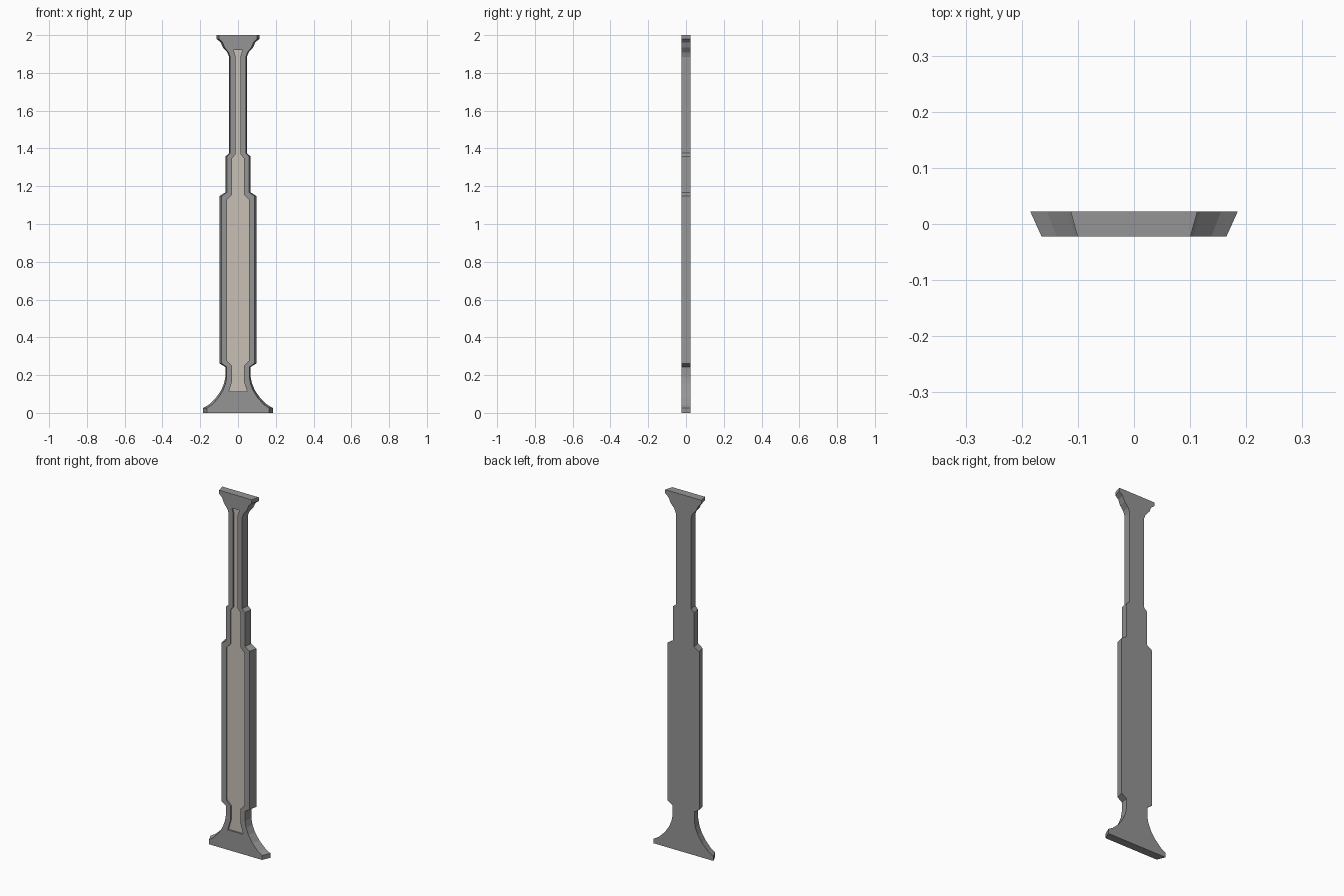
import bpy
import bmesh

cube = bpy.data.objects.get("Cube")
if cube:
    bpy.data.objects.remove(cube, do_unlink=True)

DEPTH = 0.0225     # half thickness
TAPER = 0.89       # front width relative to back width
RECESS = 0.008


def material(name, colour):
    mat = bpy.data.materials.new(name)
    mat.use_nodes = True
    mat.diffuse_color = colour
    mat.node_tree.nodes["Principled BSDF"].inputs["Base Color"].default_value = colour
    return mat


def ring(bm, half, y, scale=1.0):
    """Closed, mirrored loop from a half profile of (x, z) points, bottom to top."""
    points = half + [(-x, z) for x, z in reversed(half)]
    return [bm.verts.new((x * scale, y, z)) for x, z in points]


def bridge(bm, a, b):
    for i in range(len(a)):
        j = (i + 1) % len(a)
        bm.faces.new((a[i], a[j], b[j], b[i]))


def loop_edges(bm, loop):
    return [bm.edges.get((v, loop[(i + 1) % len(loop)])) for i, v in enumerate(loop)]


# Half outline: flared foot, stepped shaft, flared head
outline = [
    (0.185, 0), (0.185, 0.025), (0.155, 0.043), (0.118, 0.078), (0.09, 0.118),
    (0.074, 0.155), (0.067, 0.19), (0.067, 0.243), (0.098, 0.262), (0.098, 1.148),
    (0.066, 1.168), (0.066, 1.358), (0.047, 1.375), (0.047, 1.885), (0.056, 1.908),
    (0.08, 1.935), (0.092, 1.962), (0.113, 1.98), (0.113, 2.0),
]
# Half outline of the pale inlay
inlay = [
    (0.048, 0.112), (0.031, 0.17), (0.031, 0.25), (0.057, 0.276), (0.057, 1.13),
    (0.032, 1.155), (0.032, 1.348), (0.014, 1.368), (0.014, 1.89), (0.023, 1.92),
]

bm = bmesh.new()
back = ring(bm, outline, DEPTH)
front = ring(bm, outline, -DEPTH, TAPER)
rim = ring(bm, inlay, -DEPTH)
floor = ring(bm, inlay, -DEPTH + RECESS)

bm.faces.new(back)
bridge(bm, back, front)
bridge(bm, rim, floor)
panel = bm.faces.new(floor)
panel.material_index = 1

# Front border between the outline and the inlay
bmesh.ops.triangle_fill(bm, use_beauty=True,
                        edges=loop_edges(bm, front) + loop_edges(bm, rim))
bmesh.ops.recalc_face_normals(bm, faces=bm.faces[:])

mesh = bpy.data.meshes.new("trim_column")
bm.to_mesh(mesh)
bm.free()
mesh.materials.append(material("grey metal", (0.3, 0.3, 0.3, 1)))
mesh.materials.append(material("pale beige", (0.58, 0.53, 0.46, 1)))
column = bpy.data.objects.new("trim_column", mesh)
bpy.context.collection.objects.link(column)
